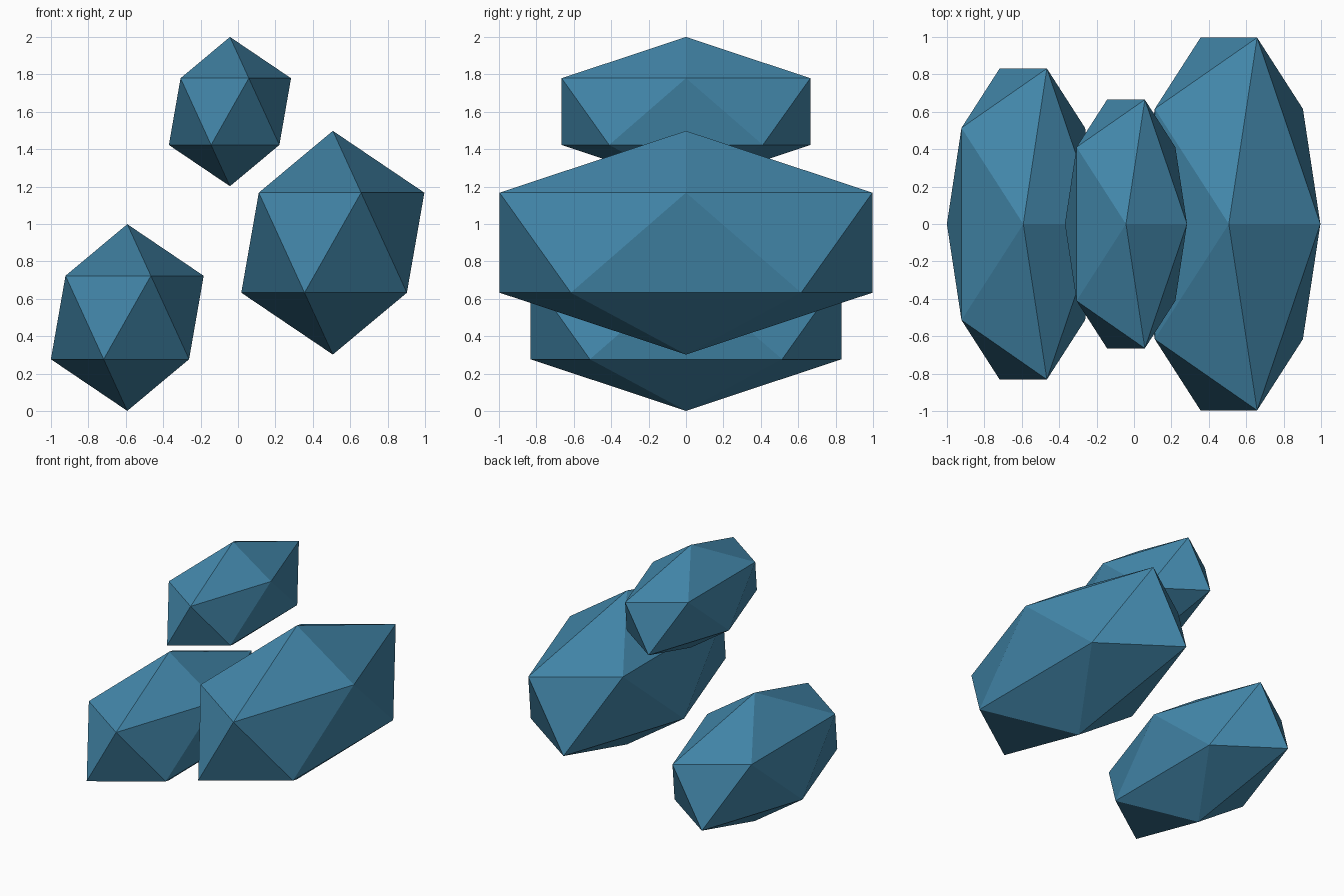
import bpy

cube = bpy.data.objects.get("Cube")
if cube:
    bpy.data.objects.remove(cube, do_unlink=True)

# One blue crystal material
COLOUR = (0.055, 0.24, 0.40, 1.0)
blue = bpy.data.materials.new("crystal_blue")
blue.use_nodes = True
blue.diffuse_color = COLOUR
blue.node_tree.nodes["Principled BSDF"].inputs["Base Color"].default_value = COLOUR

# Proportions shared by every crystal, relative to its half height
WIDTH, DEPTH = 0.915, 1.959


def crystal(name, x, z, half_height):
    """Low-poly icosahedron stretched along y."""
    bpy.ops.mesh.primitive_ico_sphere_add(subdivisions=1, radius=1, location=(x, 0, z))
    obj = bpy.context.object
    obj.name = name
    obj.scale = (half_height * WIDTH, half_height * DEPTH, half_height)
    bpy.ops.object.transform_apply(location=False, rotation=False, scale=True)
    bpy.ops.object.shade_flat()
    obj.data.materials.append(blue)
    return obj


# Three floating crystals
crystal("large_crystal", 0.507, 0.9, 0.598)
crystal("medium_crystal", -0.592, 0.5, 0.499)
crystal("small_crystal", -0.043, 1.601, 0.399)
